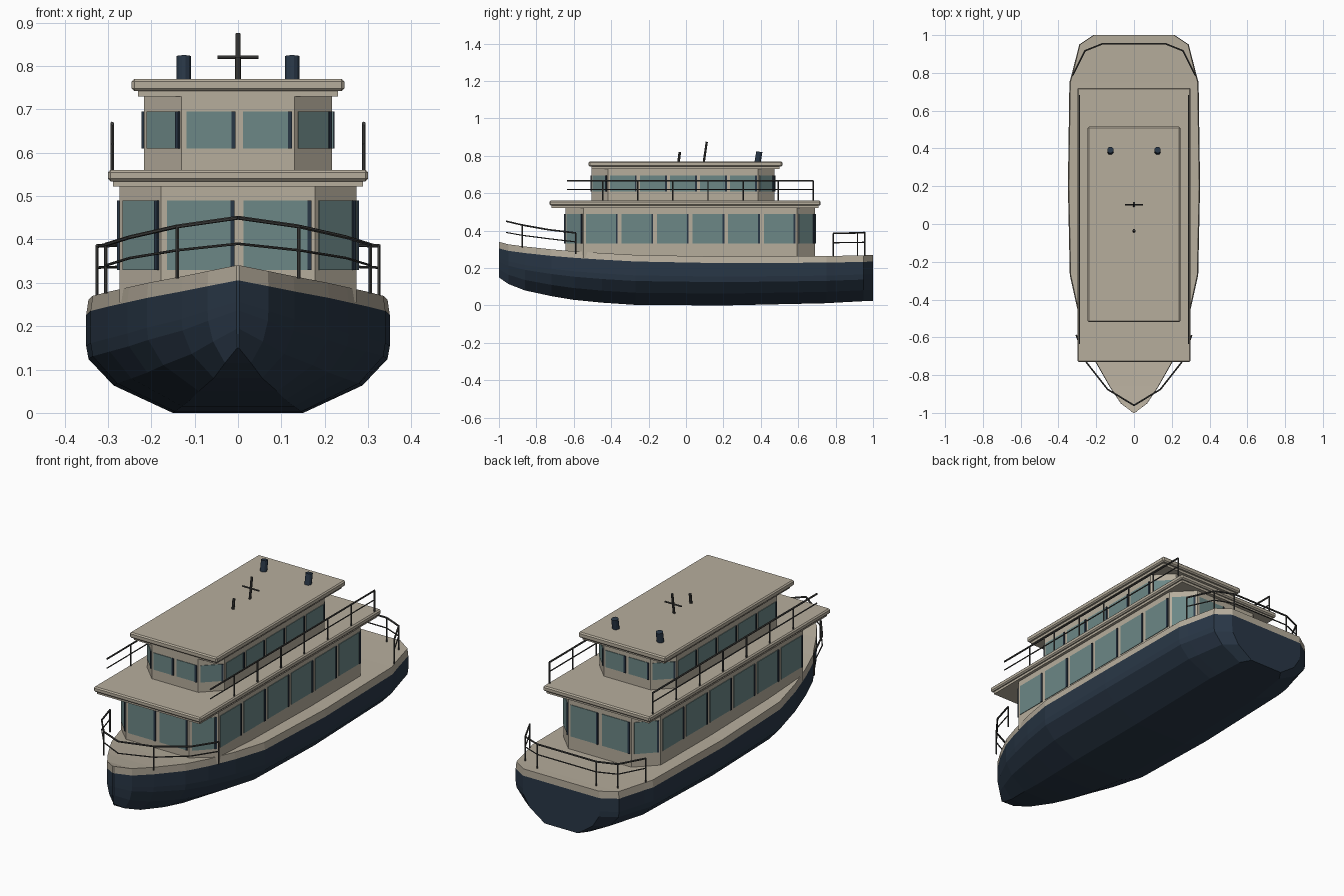
import bpy, bmesh, math
from mathutils import Vector

if "Cube" in bpy.data.objects:
    bpy.data.objects.remove(bpy.data.objects["Cube"])


def material(name, rgb):
    m = bpy.data.materials.new(name)
    m.diffuse_color = (*rgb, 1)
    m.use_nodes = True
    m.node_tree.nodes["Principled BSDF"].inputs["Base Color"].default_value = m.diffuse_color
    return m


TAN = material("warm_tan", (0.47, 0.42, 0.335))
NAVY = material("dark_navy", (0.022, 0.038, 0.062))
GLASS = material("teal_glass", (0.15, 0.245, 0.24))
METAL = material("dark_metal", (0.055, 0.055, 0.052))


def finish(name, bm, mats, bevel=0):
    bmesh.ops.recalc_face_normals(bm, faces=bm.faces)
    me = bpy.data.meshes.new(name)
    bm.to_mesh(me)
    bm.free()
    for m in mats:
        me.materials.append(m)
    ob = bpy.data.objects.new(name, me)
    bpy.context.collection.objects.link(ob)
    if bevel:
        mod = ob.modifiers.new("bevel", 'BEVEL')
        mod.width = bevel
        mod.segments = 1
    return ob


def add_prism(bm, pts, z0, z1):
    lo = [bm.verts.new((x, y, z0)) for x, y in pts]
    hi = [bm.verts.new((x, y, z1)) for x, y in pts]
    n = len(pts)
    bm.faces.new(lo[::-1])
    bm.faces.new(hi)
    for i in range(n):
        j = (i + 1) % n
        bm.faces.new((lo[i], lo[j], hi[j], hi[i]))


def add_tube(bm, a, b, r, sides=6):
    a, b = Vector(a), Vector(b)
    d = (b - a).normalized()
    u = d.orthogonal().normalized()
    v = d.cross(u)
    rings = []
    for c in (a, b):
        rings.append([bm.verts.new(c + r * (u * math.cos(t) + v * math.sin(t)))
                      for t in (2 * math.pi * k / sides for k in range(sides))])
    bm.faces.new(rings[0][::-1])
    bm.faces.new(rings[1])
    for i in range(sides):
        j = (i + 1) % sides
        bm.faces.new((rings[0][i], rings[0][j], rings[1][j], rings[1][i]))


# Hull: cross-section lofted through stations (y, half width, deck z, keel z)
stations = [(-1, .004, .34, .15), (-.95, .07, .327, .115), (-.86, .13, .315, .08),
            (-.72, .21, .30, .05), (-.6, .255, .29, .03), (-.45, .30, .28, .015),
            (-.27, .34, .27, .003), (.2, .35, .261, 0), (.75, .342, .264, .012),
            (.8, .328, .265, .015), (.95, .29, .268, .023), (1, .215, .27, .025)]
section = [(.43, 0), (.82, .28), (.985, .55), (1, .68), (1, 1)]
bm = bmesh.new()
rings = []
for y, w, zt, zb in stations:
    zn = zt - .035
    half = [(w * fx, zb + (zn - zb) * fz) for fx, fz in section] + [(w * .985, zt)]
    ring = half + [(-x, z) for x, z in reversed(half)]
    rings.append([bm.verts.new((x, y, z)) for x, z in ring])
for a, b in zip(rings, rings[1:]):
    for i in range(12):
        j = (i + 1) % 12
        f = bm.faces.new((a[i], a[j], b[j], b[i]))
        f.material_index = 1 if i in (4, 5, 6) else 0
for r in (rings[0], rings[-1]):
    bm.faces.new(r[:5] + r[7:])
    bm.faces.new(r[4:8]).material_index = 1
finish("hull", bm, [NAVY, TAN])


# Cabins: chamfered prism with window plates and a dark post beside each window
def cabin(name, hx, fx, y0, y1, ch, z0, z1, wz0, wz1, side_n, margin):
    pts = [(-fx, y0), (fx, y0), (hx, y0 + ch), (hx, y1 - ch),
           (fx, y1), (-fx, y1), (-hx, y1 - ch), (-hx, y0 + ch)]
    bm = bmesh.new()
    add_prism(bm, pts, z0, z1)
    finish(name + "_walls", bm, [TAN])
    glass, posts = bmesh.new(), bmesh.new()

    def plate(bm, p, d, s0, s1, t):
        nrm = Vector((d.y, -d.x))
        a, b = p + d * s0, p + d * s1
        add_prism(bm, [a - nrm * .002, b - nrm * .002, b + nrm * t, a + nrm * t], wz0, wz1)

    for i, count in enumerate((2, 1, side_n, 1) * 2):
        p, q = Vector(pts[i]), Vector(pts[(i + 1) % 8])
        length = (q - p).length
        d = (q - p) / length
        step = length / count
        for k in range(count):
            s0, s1 = k * step + margin, (k + 1) * step - margin
            plate(glass, p, d, s0, s1, .003)
            plate(posts, p, d, s1 - .004, s1 + .005, .006)
    finish(name + "_windows", glass, [GLASS])
    finish(name + "_window_posts", posts, [NAVY])


cabin("lower_cabin", .273, .177, -.645, .69, .097, .255, .53, .33, .49, 6, .013)
cabin("upper_cabin", .217, .13, -.505, .472, .087, .555, .735, .61, .695, 5, .011)


# Roofs: bevelled slab with a narrower trim course beneath
def roof(name, hx, y0, y1, z0, z1, inset):
    for part, i, a, b, bev in (("slab", 0, z0, z1, .006), ("trim", inset, z0 - .012, z0 + .002, 0)):
        bm = bmesh.new()
        x, ya, yb = hx - i, y0 + i, y1 - i
        add_prism(bm, [(-x, ya), (x, ya), (x, yb), (-x, yb)], a, b)
        finish(name + "_" + part, bm, [TAN], bev)


roof("lower_roof", .30, -.73, .72, .534, .56, .012)
roof("upper_roof", .245, -.52, .515, .742, .77, .015)


# Railings: top rail, mid rail and posts along a path of (x, y, top, mid, foot)
def railing(name, path, post_ids):
    bm = bmesh.new()
    for a, b in zip(path, path[1:]):
        add_tube(bm, (a[0], a[1], a[2]), (b[0], b[1], b[2]), .0045)
        add_tube(bm, (a[0], a[1], a[3]), (b[0], b[1], b[3]), .003)
    for i in post_ids:
        x, y, top, mid, foot = path[i]
        add_tube(bm, (x, y, foot), (x, y, top), .004)
    finish(name, bm, [METAL])


def mirrored(path):
    return path + [(-p[0],) + p[1:] for p in reversed(path)]


railing("bow_railing", mirrored([(.305, -.59, .388, .34, .275), (.25, -.735, .405, .357, .29),
                                 (.14, -.875, .43, .375, .31), (0, -.96, .45, .39, .32)]), (0, 2, 5, 7))
railing("stern_railing", mirrored([(.325, .787, .385, .335, .262), (.26, .917, .388, .337, .265),
                                   (.165, .955, .39, .338, .265)]), range(6))
for s, side in ((1, "right"), (-1, "left")):
    path = [(s * .29, -.635, .667, .62, .555)]
    path += [(s * .29, -.445 + .1875 * k, .667, .62, .555) for k in range(7)]
    railing(side + "_roof_railing", path, range(1, 8))
    # Exhaust funnel
    bm = bmesh.new()
    add_tube(bm, (s * .125, .382, .762), (s * .125, .392, .822), .017, 12)
    finish(side + "_funnel", bm, [NAVY])

# Mast with crossbar, and small forward light post
bm = bmesh.new()
add_tube(bm, (0, .095, .765), (0, .111, .875), .006, 8)
add_tube(bm, (-.047, .103, .82), (.047, .103, .82), .004)
finish("mast", bm, [METAL])
bm = bmesh.new()
add_tube(bm, (0, -.04, .765), (0, -.033, .82), .007, 8)
finish("light_post", bm, [METAL])
